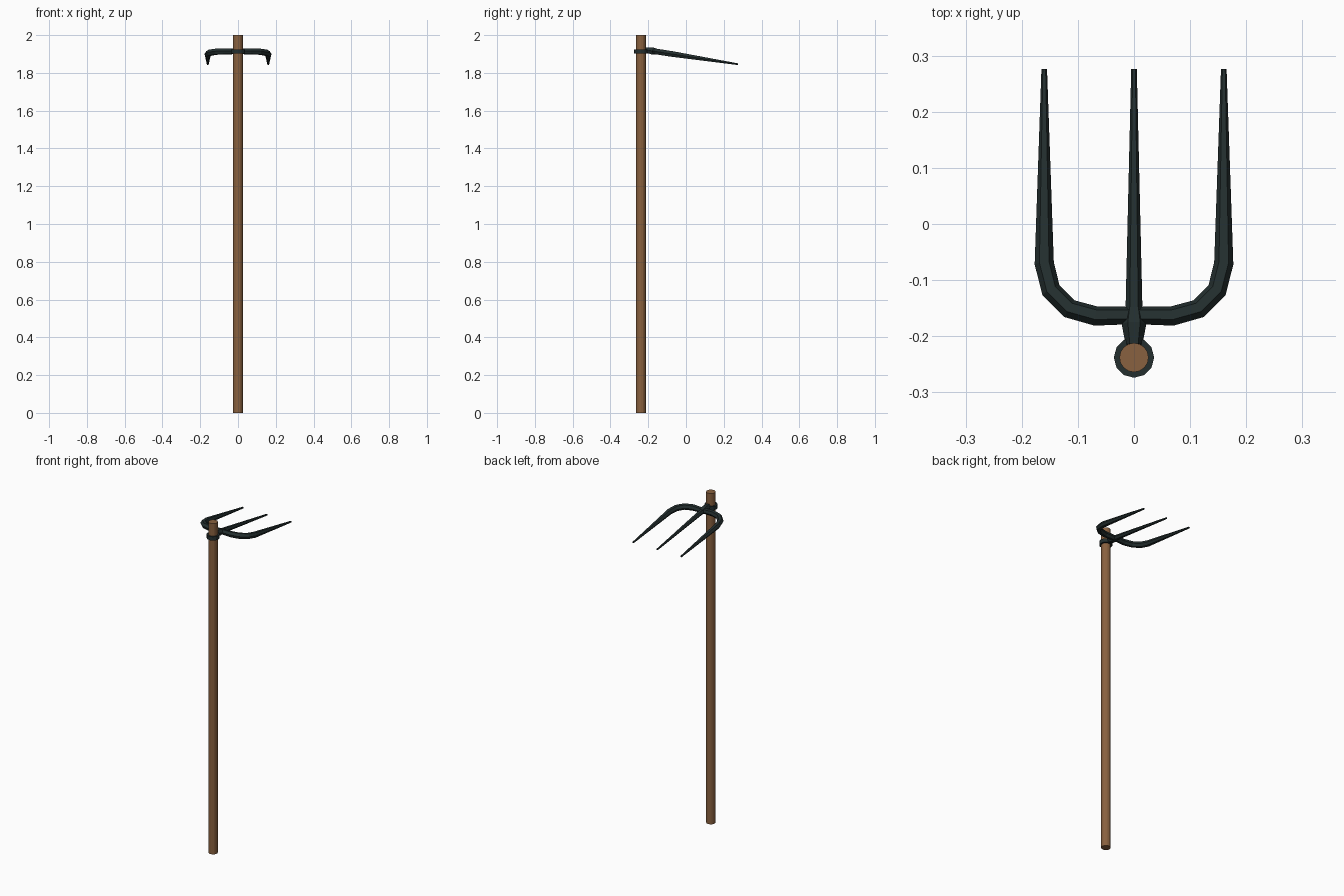
import bpy, bmesh, math
from mathutils import Vector

if "Cube" in bpy.data.objects:
    bpy.data.objects.remove(bpy.data.objects["Cube"])


def material(name, rgb):
    m = bpy.data.materials.new(name)
    m.diffuse_color = (*rgb, 1)
    m.use_nodes = True
    m.node_tree.nodes["Principled BSDF"].inputs["Base Color"].default_value = m.diffuse_color
    return m


wood = material("brown wood", (0.25, 0.12, 0.05))
iron = material("dark iron", (0.017, 0.028, 0.028))

HANDLE_Y = -0.238
SLOPE = -0.155                                  # the fork plane drops towards the tips
UP = Vector((0, -SLOPE, 1)).normalized()


def cylinder(name, radius, z0, z1, sides, mat):
    bpy.ops.mesh.primitive_cylinder_add(vertices=sides, radius=radius, depth=z1 - z0,
                                        location=(0, HANDLE_Y, (z0 + z1) / 2))
    ob = bpy.context.object
    ob.name = name
    ob.data.materials.append(mat)
    return ob


def sweep(name, path, mat, sides=6):
    """Flat-topped bar swept along (x, y, radius) points lying in the fork plane."""
    pts = [Vector((x, y, 1.915 + SLOPE * (y + 0.17))) for x, y, r in path]
    bm = bmesh.new()
    rings = []
    for i, p in enumerate(pts):
        din = (p - pts[max(i - 1, 0)]).normalized()
        dout = (pts[min(i + 1, len(pts) - 1)] - p).normalized()
        side = (din + dout).normalized().cross(UP).normalized()
        r = path[i][2]
        rings.append([bm.verts.new(p + r * (math.cos(a) * side + math.sin(a) * UP))
                      for a in (2 * math.pi * k / sides for k in range(sides))])
    for a, b in zip(rings, rings[1:]):
        for k in range(sides):
            j = (k + 1) % sides
            bm.faces.new((a[k], a[j], b[j], b[k]))
    bm.faces.new(rings[0])
    bm.faces.new(rings[-1])
    bmesh.ops.recalc_face_normals(bm, faces=bm.faces)
    me = bpy.data.meshes.new(name)
    bm.to_mesh(me)
    bm.free()
    me.materials.append(mat)
    ob = bpy.data.objects.new(name, me)
    bpy.context.collection.objects.link(ob)
    return ob


# Handle and the iron collar around it
cylinder("handle", 0.026, 0, 2, 16, wood)
cylinder("collar", 0.036, 1.902, 1.925, 12, iron)

# Outer tines: one continuous U-shaped bar, right half mirrored to the left
half = [(0.068, -0.164, 0.0175), (0.115, -0.151, 0.0175), (0.148, -0.118, 0.0175),
        (0.16, -0.07, 0.0172), (0.16, 0.276, 0.005)]
left = [(-x, y, r) for x, y, r in reversed(half)]
sweep("outer_tines", left + [(0, -0.163, 0.0155)] + half, iron)

# Middle tine and the neck that joins the fork to the collar
sweep("middle_tine", [(0, -0.17, 0.0155), (0, 0.276, 0.005)], iron)
sweep("neck", [(0, -0.215, 0.015), (0, -0.178, 0.022), (0, -0.15, 0.0155)], iron)
